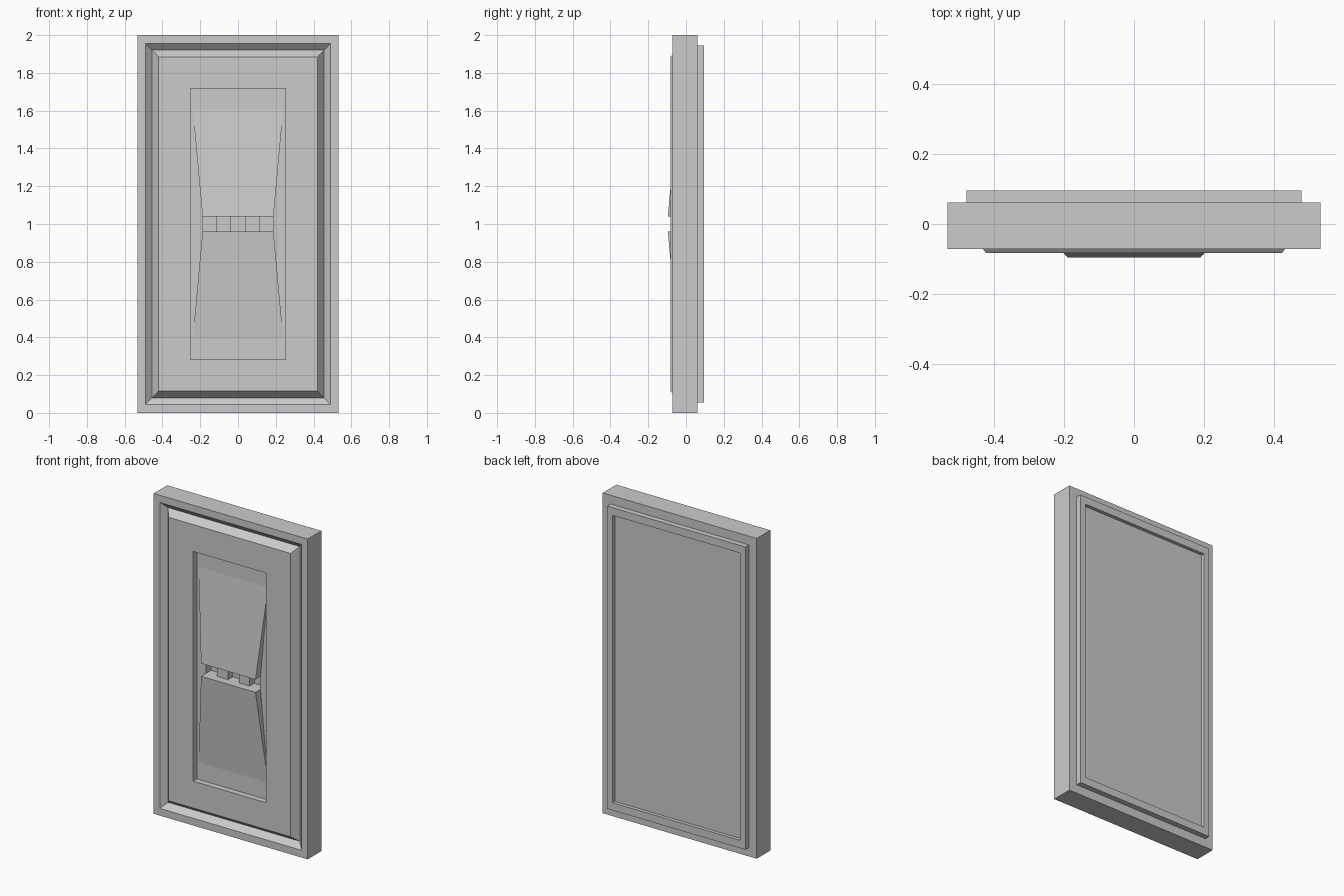
import bpy, bmesh

if "Cube" in bpy.data.objects:
    bpy.data.objects.remove(bpy.data.objects["Cube"])

MID = 1.0       # centre height of the panel
FLOOR = -0.046  # floor of the central recess


def finish(name, bm):
    bmesh.ops.recalc_face_normals(bm, faces=bm.faces)
    mesh = bpy.data.meshes.new(name)
    bm.to_mesh(mesh)
    bm.free()
    obj = bpy.data.objects.new(name, mesh)
    bpy.context.collection.objects.link(obj)
    return obj


def loft(name, rings):
    """Skin a stack of vertex rings and cap both ends."""
    bm = bmesh.new()
    loops = [[bm.verts.new(p) for p in ring] for ring in rings]
    for a, b in zip(loops, loops[1:]):
        for i in range(4):
            j = (i + 1) % 4
            bm.faces.new((a[i], a[j], b[j], b[i]))
    bm.faces.new(loops[0])
    bm.faces.new(loops[-1])
    return finish(name, bm)


def rect(hx, hz, y, cx=0):
    return [(cx + sx * hx, y, MID + sz * hz)
            for sx, sz in ((-1, -1), (1, -1), (1, 1), (-1, 1))]


# Door slab: nested rectangles from front recess floor, over the rim, to back panel
profile = [
    (0.252, 0.717, FLOOR),   # recess floor
    (0.252, 0.717, -0.083),  # recess lip
    (0.422, 0.885, -0.083),  # raised front panel
    (0.455, 0.920, -0.040),  # bottom of the V groove
    (0.490, 0.955, -0.072),  # rim
    (0.532, 1.000, -0.072),
    (0.532, 1.000, 0.062),
    (0.478, 0.945, 0.062),   # back ridge
    (0.478, 0.945, 0.096),
    (0.440, 0.897, 0.096),
    (0.440, 0.897, 0.074),   # sunken back panel
]
slab = loft("door_slab", [rect(*p) for p in profile])

# Three slots between the wedges
for cx in (-0.15, 0.0, 0.15):
    cutter = loft("slot_cutter", [rect(0.0375, 0.04, -0.07, cx),
                                  rect(0.0375, 0.04, 0.0, cx)])
    cutter.hide_render = True
    mod = slab.modifiers.new("slot", 'BOOLEAN')
    mod.operation = 'DIFFERENCE'
    mod.solver = 'EXACT'
    mod.object = cutter
    bpy.context.view_layer.objects.active = slab
    bpy.ops.object.modifier_apply(modifier=mod.name)
    bpy.data.objects.remove(cutter)

# Tapered handle wedges, mirrored above and below the slots
for name, s in (("upper_wedge", 1), ("lower_wedge", -1)):
    near, far = MID + s * 0.04, MID + s * 0.61
    back = FLOOR + 0.002
    loft(name, [
        [(-0.188, -0.096, near), (0.188, -0.096, near),
         (0.188, back, near), (-0.188, back, near)],
        [(-0.24, FLOOR, far), (0.24, FLOOR, far),
         (0.24, back, far), (-0.24, back, far)],
    ])
